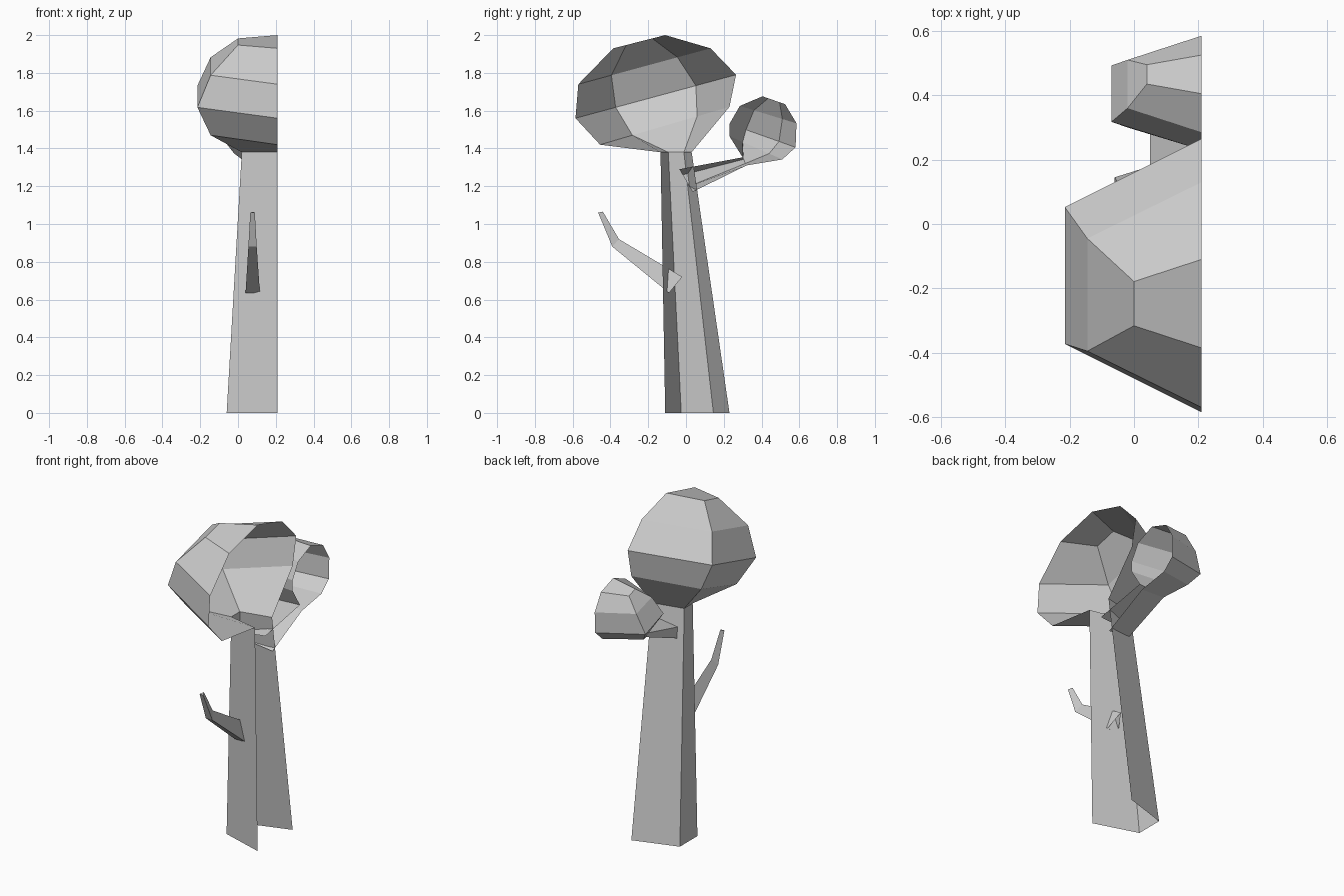
import bpy, bmesh, math
from mathutils import Vector

if "Cube" in bpy.data.objects:
    bpy.data.objects.remove(bpy.data.objects["Cube"])

CUT = 0.21  # the tree is a hollow half, open along this x plane


def loft(name, rings, closed=False, cap=False):
    """Skin a list of equal-length point rings with flat faces."""
    bm = bmesh.new()
    vs = [[bm.verts.new(p) for p in r] for r in rings]
    n = len(vs[0])
    for a, b in zip(vs, vs[1:]):
        for i in range(n if closed else n - 1):
            j = (i + 1) % n
            bm.faces.new((a[i], a[j], b[j], b[i]))
    if cap:
        bm.faces.new(vs[-1])
    bmesh.ops.recalc_face_normals(bm, faces=bm.faces)
    # make sure the open shell faces outwards (leftmost face looks to -x)
    bm.normal_update()
    f = min(bm.faces, key=lambda q: q.calc_center_median().x)
    if f.normal.x > 0:
        bmesh.ops.reverse_faces(bm, faces=bm.faces)
    me = bpy.data.meshes.new(name)
    bm.to_mesh(me)
    bm.free()
    ob = bpy.data.objects.new(name, me)
    bpy.context.collection.objects.link(ob)
    return ob


def half_hex(ay, az, dy, dz, x):
    """Half hexagon from front point A to back point D on the cut plane."""
    a, d = Vector((CUT, ay, az)), Vector((CUT, dy, dz))
    b, c = a.lerp(d, 0.25), a.lerp(d, 0.75)
    b.x = c.x = x
    return [a, b, c, d]


# trunk
loft("trunk", [half_hex(-.11, 0, .23, 0, -.06),
               half_hex(-.135, 1.38, .03, 1.38, .02)])

# large crown, growing out of the trunk top
loft("large_crown", [half_hex(*r) for r in (
    (-.135, 1.38, .03, 1.38, .02),
    (-.455, 1.42, .23, 1.62, -.145),
    (-.585, 1.56, .265, 1.79, -.215),
    (-.57, 1.74, .13, 1.93, -.145),
    (-.385, 1.93, -.11, 2.0, 0))], cap=True)

# rear branch
end = (.30, 1.353, .32, 1.31, .05)
loft("rear_branch", [half_hex(-.035, 1.29, .035, 1.17, .05), half_hex(*end)])

# small crown on the rear branch
loft("small_crown", [half_hex(*r) for r in (
    end,
    (.23, 1.465, .51, 1.342, -.02),
    (.23, 1.53, .58, 1.406, -.07),
    (.285, 1.625, .585, 1.533, -.02),
    (.405, 1.676, .525, 1.634, .04))], cap=True)


# front branch: bent, tapering, three-sided twig
def triangle(x, top, low, w):
    return [(x, *top), (x - w, *low), (x + w, *low)]


loft("front_branch", [
    triangle(.078, (-.02, .72), (-.09, .635), .038),
    triangle(.077, (-.355, .92), (-.39, .88), .022),
    triangle(.077, (-.44, 1.065), (-.465, 1.06), .012)], closed=True, cap=True)
